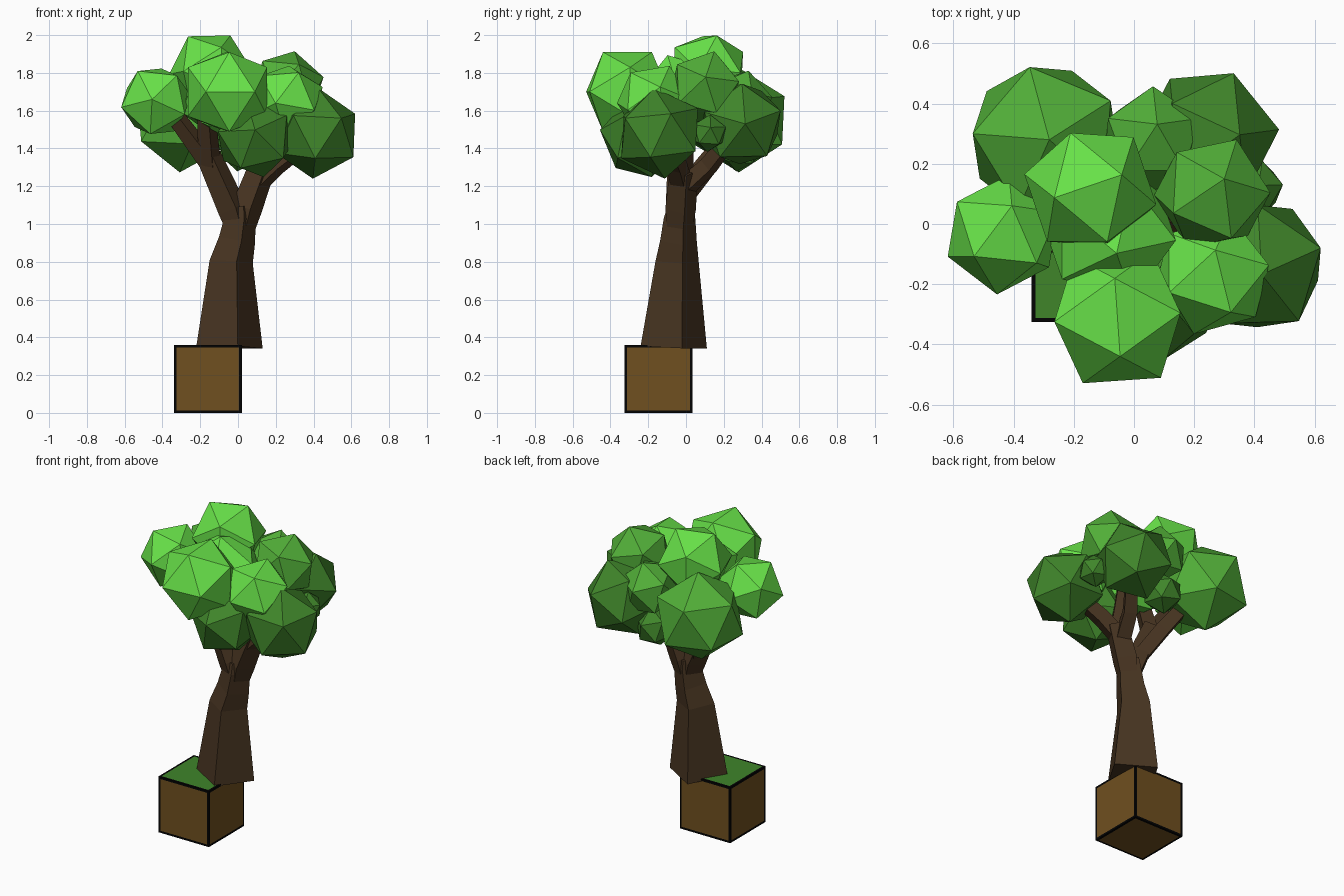
import bpy, bmesh, math
from mathutils import Vector, Matrix

if "Cube" in bpy.data.objects:
    bpy.data.objects.remove(bpy.data.objects["Cube"])


def material(name, rgb):
    m = bpy.data.materials.new(name)
    m.diffuse_color = (*rgb, 1)
    m.use_nodes = True
    m.node_tree.nodes["Principled BSDF"].inputs["Base Color"].default_value = m.diffuse_color
    return m


BRIGHT = material("bright leaf green", (0.138, 0.76, 0.066))
MID = material("middle leaf green", (0.084, 0.43, 0.04))
DARK = material("dark green", (0.05, 0.235, 0.023))
BARK = material("bark brown", (0.063, 0.034, 0.015))
SOIL = material("soil brown", (0.162, 0.08, 0.014))
BLACK = material("black outline", (0.001, 0.001, 0.001))


def finish(name, bm, mats):
    bmesh.ops.recalc_face_normals(bm, faces=bm.faces)
    me = bpy.data.meshes.new(name)
    bm.to_mesh(me)
    bm.free()
    for m in mats:
        me.materials.append(m)
    ob = bpy.data.objects.new(name, me)
    bpy.context.collection.objects.link(ob)
    return ob


def frame(a, b):
    """Rotation whose first axis is a, with b in the first plane."""
    a = Vector(a).normalized()
    c = a.cross(Vector(b)).normalized()
    return Matrix((a, c.cross(a), c)).transposed()


def leaf_ball(name, mat, centre, r, a, b):
    """Icosahedron with one corner along a and a neighbour towards b."""
    bm = bmesh.new()
    bmesh.ops.create_icosphere(bm, subdivisions=1, radius=r)
    bm.verts.ensure_lookup_table()
    v = bm.verts[0]
    n = v.link_edges[0].other_vert(v)
    rot = frame(a, b) @ frame(v.co, n.co).transposed()
    bmesh.ops.transform(bm, matrix=Matrix.Translation(centre) @ rot.to_4x4(), verts=bm.verts)
    finish(name, bm, [mat])


def limb(name, points, turn=14):
    """Four-sided tapering tube through (x, y, z, radius) points."""
    bm = bmesh.new()
    pts = [Vector(p[:3]) for p in points]
    rings = []
    for i, p in enumerate(points):
        t = pts[min(i + 1, len(pts) - 1)] - pts[max(i - 1, 0)]
        q = Vector((0, 0, 1)).rotation_difference(t)
        ring = []
        for k in range(4):
            ang = math.radians(turn + 90 * k)
            ring.append(bm.verts.new(pts[i] + q @ Vector((math.cos(ang), math.sin(ang), 0)) * p[3]))
        rings.append(ring)
    for lo, hi in zip(rings, rings[1:]):
        for k in range(4):
            bm.faces.new((lo[k], lo[(k + 1) % 4], hi[(k + 1) % 4], hi[k]))
    bm.faces.new(rings[0][::-1])
    bm.faces.new(rings[-1])
    finish(name, bm, [BARK])


# Soil block: grass on top, black border around every face
bm = bmesh.new()
bmesh.ops.create_cube(bm, size=1, matrix=Matrix.Translation((-0.160, -0.145, 0.180))
                      @ Matrix.Diagonal((0.36, 0.36, 0.36, 1)))
for f in bm.faces:
    f.material_index = 1 if f.normal.z > 0.5 else 0
border = bmesh.ops.inset_individual(bm, faces=bm.faces[:], thickness=0.019)["faces"]
for f in border:
    f.material_index = 2
finish("soil_block", bm, [SOIL, DARK, BLACK])

# Trunk and branches
limb("trunk", [(-0.045, -0.065, 0.347, 0.181), (-0.036, -0.047, 0.8, 0.118),
               (-0.006, -0.04, 0.91, 0.1), (0.012, -0.034, 1.03, 0.086), (0.012, -0.03, 1.09, 0.07)])
limb("left_bough", [(0.0, -0.035, 0.98, 0.066), (-0.03, -0.03, 1.08, 0.08), (-0.155, -0.03, 1.36, 0.068)])
limb("right_bough", [(0.02, -0.033, 0.96, 0.066), (0.045, -0.028, 1.08, 0.084), (0.12, -0.015, 1.28, 0.075)])
twigs = {
    "left_outer_branch": [(-0.13, -0.03, 1.3, 0.06), (-0.34, -0.05, 1.58, 0.048)],
    "left_front_branch": [(-0.15, -0.03, 1.32, 0.062), (-0.17, -0.14, 1.6, 0.048)],
    "left_back_branch": [(-0.06, -0.03, 1.13, 0.06), (-0.14, 0.1, 1.3, 0.06), (-0.24, 0.24, 1.48, 0.05)],
    "right_outer_branch": [(0.085, -0.02, 1.2, 0.06), (0.2, -0.05, 1.31, 0.058), (0.36, -0.1, 1.43, 0.05)],
    "right_back_branch": [(0.075, -0.02, 1.18, 0.06), (0.13, 0.12, 1.31, 0.055), (0.22, 0.24, 1.46, 0.045)],
    "centre_branch": [(0.11, -0.02, 1.24, 0.06), (0.08, 0.0, 1.55, 0.045)],
}
for name, pts in twigs.items():
    limb(name, pts)

# Crown: name, colour, centre, radius, corner direction, neighbouring corner direction
balls = [
    ("back_left", MID, (-0.295, 0.28, 1.55), 0.277, (0.05, 0, 1), (-1, 0.08, 0)),
    ("left", BRIGHT, (-0.435, -0.035, 1.65), 0.2, (-0.1, -1, 0.05), (-1, 0, -0.2)),
    ("top", BRIGHT, (-0.145, 0.115, 1.805), 0.225, (-0.52, -0.12, 0.82), (0.48, 0.22, 0.85)),
    ("front", BRIGHT, (-0.055, -0.31, 1.7), 0.247, (-0.1, -0.19, 0), (0.13, -0.2, 0)),
    ("front_right", BRIGHT, (0.26, -0.17, 1.65), 0.205, (0.05, 0.4, 0.9), (1, 0, 0)),
    ("upper_right", MID, (0.26, 0.1, 1.725), 0.2, (0.2, 0.25, 0.95), (1, 0, 0.2)),
    ("back_right", DARK, (0.245, 0.29, 1.53), 0.238, (1, 0.1, 0), (0.2, 0, 1)),
    ("lower_front", DARK, (0.09, -0.24, 1.455), 0.22, (0, -1, 0.2), (0.8, 0, 0.5)),
    ("right", DARK, (0.41, -0.14, 1.48), 0.242, (0.87, 0.25, 0.43), (0.5, -0.8, 0.3)),
    ("back", MID, (0.06, 0.28, 1.64), 0.18, (0.1, 0.3, 1), (0, 1, 0)),
    ("middle", BRIGHT, (-0.08, -0.03, 1.67), 0.235, (0.1, -0.3, 1), (1, 0, 0)),
    ("small_right", DARK, (0.4, 0.12, 1.48), 0.1, (0.9, 0.1, 0.3), (0, 1, 0.3)),
    ("small_back", DARK, (0.02, 0.28, 1.4), 0.125, (0.2, 0.9, 0.3), (1, 0, 0.2)),
]
for name, mat, centre, r, a, b in balls:
    leaf_ball(name + "_leaves", mat, centre, r, a, b)
